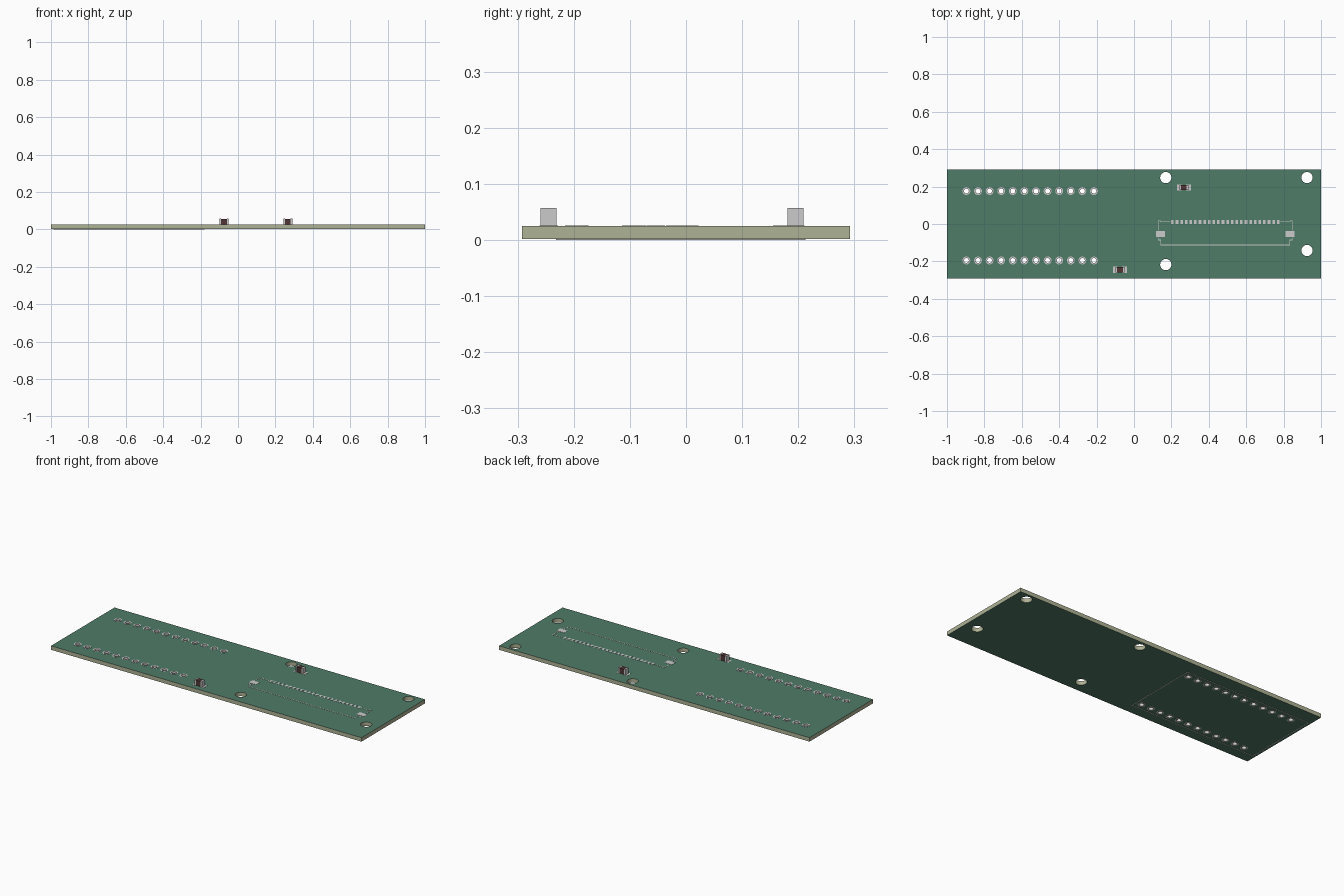
import bpy, bmesh, math
from mathutils import Vector

if "Cube" in bpy.data.objects:
    bpy.data.objects.remove(bpy.data.objects["Cube"])

BOTTOM, TOP = 0.002, 0.025
PIN_XS = [-0.896 + 0.062 * i for i in range(12)]
PINS = [(x, y) for y in (0.176, -0.195) for x in PIN_XS]
MOUNTS = [(0.17, 0.248), (0.925, 0.248), (0.925, -0.142), (0.17, -0.217)]


def material(name, rgb):
    m = bpy.data.materials.new(name)
    m.diffuse_color = (*rgb, 1)
    m.use_nodes = True
    m.node_tree.nodes["Principled BSDF"].inputs["Base Color"].default_value = m.diffuse_color
    return m


mask = material("green_mask", (0.08, 0.2, 0.14))
core = material("board_core", (0.43, 0.45, 0.30))
ceramic = material("brown_ceramic", (0.08, 0.035, 0.035))


def add_object(name, mesh, mats=()):
    ob = bpy.data.objects.new(name, mesh)
    bpy.context.collection.objects.link(ob)
    for m in mats:
        mesh.materials.append(m)
    return ob


def circle(c, r, n):
    return [(c[0] + r * math.cos(2 * math.pi * i / n),
             c[1] + r * math.sin(2 * math.pi * i / n)) for i in range(n)]


def plate(name, loops, z0, z1, mats=()):
    """Flat plate with holes: filled 2D outlines, extruded from z0 to z1."""
    cu = bpy.data.curves.new(name + "_profile", 'CURVE')
    cu.dimensions, cu.fill_mode = '2D', 'BOTH'
    cu.extrude = (z1 - z0) / 2
    for pts in loops:
        s = cu.splines.new('POLY')
        s.points.add(len(pts) - 1)
        for p, q in zip(s.points, pts):
            p.co = (*q, 0, 1)
        s.use_cyclic_u = True
    tmp = bpy.data.objects.new(name + "_profile", cu)
    bpy.context.collection.objects.link(tmp)
    dg = bpy.context.evaluated_depsgraph_get()
    me = bpy.data.meshes.new_from_object(tmp.evaluated_get(dg))
    bpy.data.objects.remove(tmp)
    me.materials.clear()
    bm = bmesh.new()
    bm.from_mesh(me)
    bmesh.ops.translate(bm, verts=bm.verts, vec=(0, 0, (z0 + z1) / 2))
    bmesh.ops.remove_doubles(bm, verts=bm.verts, dist=1e-5)
    bmesh.ops.recalc_face_normals(bm, faces=bm.faces)
    for f in bm.faces:
        f.material_index = 1 if len(mats) > 1 and abs(f.normal.z) < 0.5 else 0
    bm.to_mesh(me)
    bm.free()
    ob = add_object(name, me, mats)
    bpy.ops.object.select_all(action='DESELECT')
    ob.select_set(True)
    bpy.context.view_layer.objects.active = ob
    bpy.ops.object.shade_smooth_by_angle(angle=math.radians(30))
    return ob


def boxes(name, items, mats=()):
    """One object made of boxes given as (x0, x1, y0, y1, z0, z1)."""
    bm = bmesh.new()
    for b in items:
        lo, hi = Vector(b[0::2]), Vector(b[1::2])
        vs = bmesh.ops.create_cube(bm, size=1)['verts']
        bmesh.ops.scale(bm, verts=vs, vec=hi - lo)
        bmesh.ops.translate(bm, verts=vs, vec=(lo + hi) / 2)
    me = bpy.data.meshes.new(name)
    bm.to_mesh(me)
    bm.free()
    return add_object(name, me, mats)


def trace(pts, z0, z1, w=0.004):
    """Axis-aligned printed line through the points."""
    h = w / 2
    return [(min(a[0], b[0]) - h, max(a[0], b[0]) + h,
             min(a[1], b[1]) - h, max(a[1], b[1]) + h, z0, z1)
            for a, b in zip(pts, pts[1:])]


# Board: green faces, bare core on the edges, drilled for pins and screws
outline = [(-1, -0.292), (1, -0.292), (1, 0.292), (-1, 0.292)]
drills = [circle(c, 0.03, 40) for c in MOUNTS] + [circle(c, 0.0155, 24) for c in PINS]
plate("circuit_board", [outline] + drills, BOTTOM, TOP, (mask, core))

# Plated pin holes, showing as rings on both faces
rings = [circle(c, r, 24) for c in PINS for r in (0.021, 0.013)]
plate("pin_hole_rings", rings, BOTTOM - 0.001, TOP + 0.001)

# Ribbon connector footprint: contact row and two anchor pads
MID = 0.488
contacts = []
for i in range(24):
    x = MID + (i - 11.5) * 0.0246
    contacts.append((x - 0.007, x + 0.007, 0.0, 0.022, TOP - 0.001, TOP + 0.001))
boxes("connector_contacts", contacts)
boxes("connector_anchor_pads",
      [(MID + s * 0.347 - 0.024, MID + s * 0.347 + 0.024, -0.07, -0.037,
        TOP - 0.001, TOP + 0.001) for s in (-1, 1)])

# Printed connector outline, mirrored left to right
lines = []
for s in (-1, 1):
    upper = [(0.358, -0.034), (0.358, 0.018), (0.347, 0.018), (0.347, 0.012), (0.298, 0.012)]
    lower = [(0.358, -0.073), (0.358, -0.085), (0.345, -0.085), (0.345, -0.112), (0, -0.112)]
    for path in (upper, lower):
        lines += trace([(MID + s * x, y) for x, y in path], TOP - 0.001, TOP + 0.001)
boxes("connector_outline", lines)

# Printed module outline on the underside
x0, x1, y0, y1 = -0.985, -0.18, -0.23, 0.211
boxes("module_outline",
      trace([(x0, y0), (x1, y0), (x1, y1), (x0, y1), (x0, y0)], 0, BOTTOM + 0.001))

# Two small chip capacitors with solder pads and metal end caps
for name, cx, cy in (("upper", 0.267, 0.195), ("lower", -0.075, -0.245)):
    pads, caps = [], []
    for s in (-1, 1):
        a, b = sorted((cx + s * 0.012, cx + s * 0.037))
        pads.append((a, b, cy - 0.0165, cy + 0.0165, TOP - 0.001, TOP + 0.001))
        a, b = sorted((cx + s * 0.015, cx + s * 0.024))
        caps.append((a, b, cy - 0.0145, cy + 0.0145, TOP, 0.057))
    boxes(name + "_capacitor_pads", pads)
    boxes(name + "_capacitor_end_caps", caps)
    boxes(name + "_capacitor_body",
          [(cx - 0.0155, cx + 0.0155, cy - 0.0138, cy + 0.0138, TOP + 0.0007, 0.0563)], (ceramic,))
